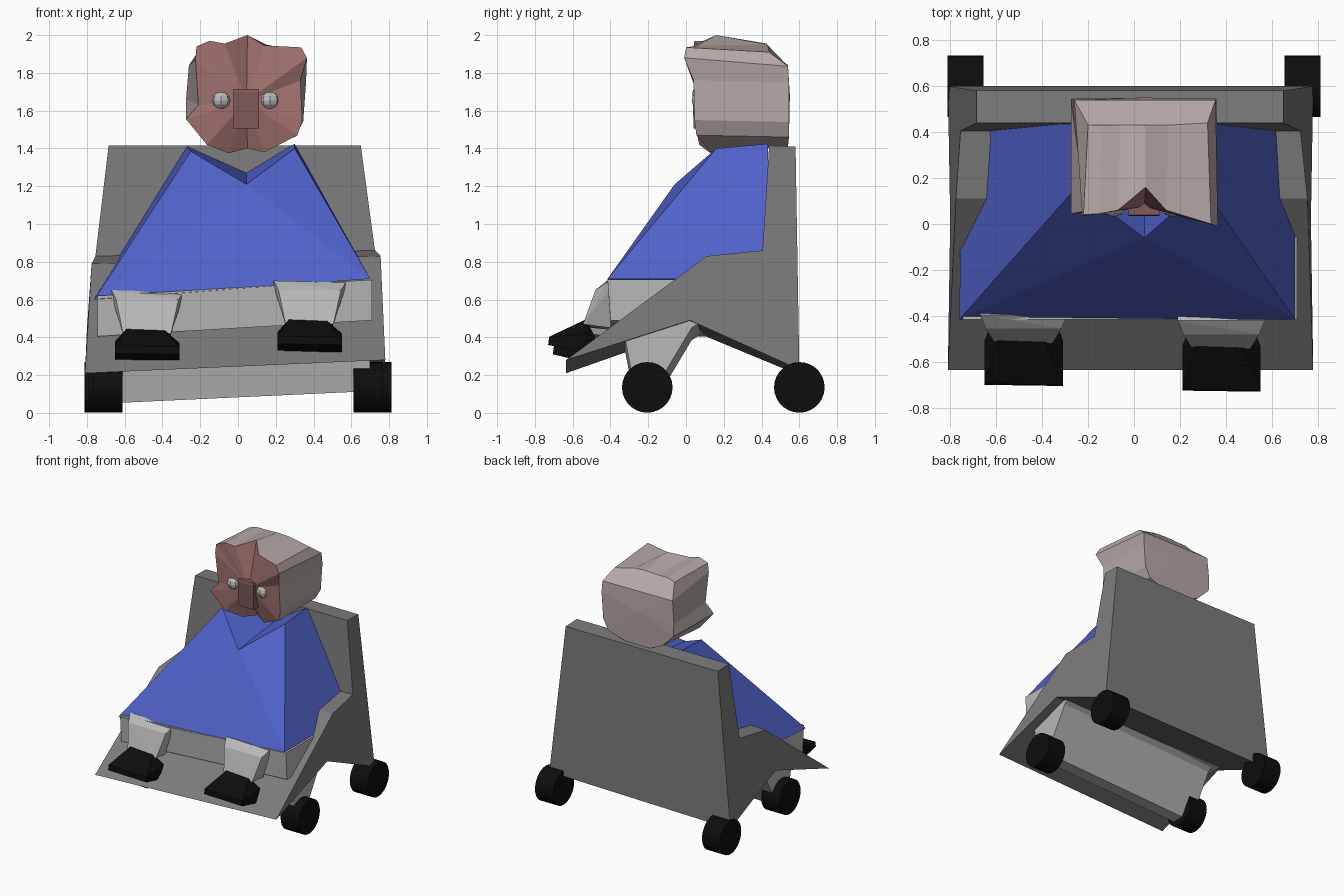
import bpy, bmesh
from math import pi
from mathutils import Matrix, Vector

if "Cube" in bpy.data.objects:
    bpy.data.objects.remove(bpy.data.objects["Cube"])


def material(name, rgb):
    m = bpy.data.materials.new(name)
    m.diffuse_color = (*rgb, 1)
    m.use_nodes = True
    m.node_tree.nodes["Principled BSDF"].inputs["Base Color"].default_value = m.diffuse_color
    return m


GREY = material("dark_grey", (0.2, 0.2, 0.2))
LIGHT = material("light_grey", (0.48, 0.48, 0.48))
BLACK = material("black", (0.004, 0.004, 0.004))
BLUE = material("blue_cloth", (0.08, 0.12, 0.58))
FACE = material("face_pink", (0.38, 0.18, 0.17))
SKIN = material("pale_skin", (0.47, 0.40, 0.385))
NOSE = material("nose_brown", (0.22, 0.10, 0.10))


def finish(name, bm, *mats):
    bmesh.ops.recalc_face_normals(bm, faces=bm.faces)
    me = bpy.data.meshes.new(name)
    bm.to_mesh(me)
    bm.free()
    ob = bpy.data.objects.new(name, me)
    for m in mats:
        me.materials.append(m)
    bpy.context.collection.objects.link(ob)
    return ob


def bridge(bm, a, b):
    n = len(a)
    for i in range(n):
        bm.faces.new((a[i], a[(i + 1) % n], b[(i + 1) % n], b[i]))


def loft(name, ring_a, ring_b, mat):
    bm = bmesh.new()
    a = [bm.verts.new(p) for p in ring_a]
    b = [bm.verts.new(p) for p in ring_b]
    bridge(bm, a, b)
    bm.faces.new(a)
    bm.faces.new(b)
    return finish(name, bm, mat)


def hull(name, pts, mat):
    bm = bmesh.new()
    for p in pts:
        bm.verts.new(p)
    bmesh.ops.convex_hull(bm, input=bm.verts)
    bmesh.ops.dissolve_limit(bm, angle_limit=0.02, verts=bm.verts, edges=bm.edges)
    return finish(name, bm, mat)


# Chair: side profile as (left x, right x, y, left z, right z)
chair = [(-.81, .78, -.635, .21, .28), (-.775, .755, .11, .79, .83),
         (-.755, .725, .405, .83, .86), (-.685, .65, .44, 1.415, 1.415),
         (-.685, .65, .58, 1.41, 1.41), (-.81, .78, .60, .20, .23),
         (-.80, .77, .02, .44, .49)]
loft("chair", [(l, y, zl) for l, r, y, zl, zr in chair],
     [(r, y, zr) for l, r, y, zl, zr in chair], GREY)

# Tapered block that carries the front wheels
block = [(-.325, .375), (-.27, .085), (-.17, .085), (.03, .42), (.11, .47), (.0, .50)]
loft("front_wheel_block", [(-.70, y, z - .035) for y, z in block],
     [(.70, y, z + .03) for y, z in block], LIGHT)

# Wheels
for part, cx, cy in (("front", .69, -.205), ("rear", .733, .60)):
    for side, s in (("left", -1), ("right", 1)):
        bm = bmesh.new()
        bmesh.ops.create_cone(bm, cap_ends=True, segments=28, radius1=.134, radius2=.134,
                              depth=.157, matrix=Matrix.Translation((s * cx, cy, .135))
                              @ Matrix.Rotation(pi / 2, 4, 'Y'))
        finish(f"{part}_wheel_{side}", bm, BLACK)

# Lap
lap = [(-.415, .655), (-.40, .44), (.2, .44), (.2, .655)]
loft("lap", [(-.745, y, z - .035) for y, z in lap],
     [(.71, y, z + .05) for y, z in lap], LIGHT)

# Lower legs and shoes
leg = [(-.195, -.38, .68), (.195, -.38, .68), (-.19, -.42, .70), (.19, -.42, .69),
       (-.165, -.48, .65), (.165, -.48, .65), (-.125, -.545, .455), (.125, -.545, .47),
       (-.12, -.40, .44), (.12, -.40, .45)]
shoe = [(-.17, -.725, .365), (.17, -.73, .36), (-.17, -.72, .405), (.17, -.725, .40),
        (-.17, -.56, .33), (.17, -.56, .32), (-.17, -.53, .43), (.17, -.53, .42),
        (-.11, -.53, .495), (.09, -.53, .49), (-.15, -.48, .40), (.15, -.48, .40)]
for side, cx, dy, dz in (("left", -.48, .025, -.05), ("right", .38, 0, 0)):
    off = Vector((cx, dy, dz))
    hull(f"leg_{side}", [Vector(p) + off for p in leg], LIGHT)
    hull(f"shoe_{side}", [Vector(p) + off for p in shoe], BLACK)

# Cloak with a notched collar, in flat triangles
bm = bmesh.new()
front = [bm.verts.new(p) for p in ((-.76, -.415, .60), (.70, -.415, .71), (.30, .16, 1.40),
                                   (.045, -.06, 1.21), (-.25, .16, 1.385))]
back = [bm.verts.new(p) for p in ((-.75, .43, .64), (.70, .43, .71), (.30, .435, 1.425),
                                  (.045, .435, 1.27), (-.27, .435, 1.41))]
bridge(bm, front, back)
for a, b in ((0, 1), (1, 2), (4, 0)):
    bm.faces.new((front[a], front[b], front[3]))
    bm.faces.new((back[a], back[b], back[3]))
finish("cloak", bm, BLUE)

# Head: wavy face outline swept back to a smaller, chamfered rear
outline = [(-.22, .04, 1.94), (-.15, .045, 1.97), (-.07, .06, 1.955), (.05, .16, 2.0),
           (.14, .06, 1.945), (.335, .0, 1.935), (.365, -.01, 1.88), (.33, .04, 1.76),
           (.34, .045, 1.55), (.315, .055, 1.47), (.14, .13, 1.38), (.05, .17, 1.40),
           (-.05, .13, 1.375), (-.165, .07, 1.42), (-.275, .045, 1.555),
           (-.21, .055, 1.63), (-.225, .035, 1.87)]
rear = [(-.20, .43, 1.93), (-.14, .43, 1.95), (-.06, .43, 1.95), (.05, .43, 1.955),
        (.15, .43, 1.95), (.32, .44, 1.91), (.355, .54, 1.835), (.36, .545, 1.75),
        (.345, .545, 1.54), (.30, .545, 1.46), (.15, .54, 1.41), (.05, .54, 1.41),
        (-.06, .54, 1.41), (-.17, .54, 1.46), (-.27, .545, 1.56),
        (-.275, .545, 1.66), (-.26, .54, 1.84)]
bm = bmesh.new()
f = [bm.verts.new(p) for p in outline]
r = [bm.verts.new(p) for p in rear]
bridge(bm, f, r)
centre_front = bm.verts.new((.045, .075, 1.65))
centre_rear = bm.verts.new((.045, .55, 1.68))
for i in range(len(f)):
    j = (i + 1) % len(f)
    bm.faces.new((f[i], f[j], centre_front)).material_index = 1
# Rear: sloped crown panel, then flat back
for i in list(range(6, len(r) - 1)) + [len(r) - 1]:
    j = (i + 1) % len(r) if i < len(r) - 1 else 6
    bm.faces.new((r[i], r[j], centre_rear))
bm.faces.new((r[16], r[0], r[1], r[2], r[3], r[4], r[5], r[6]))
finish("head", bm, SKIN, FACE)

# Nose
hull("nose", [(x, y, z) for x in (-.025, .11) for y, z in
              ((.04, 1.505), (.035, 1.70), (.04, 1.715), (.12, 1.715), (.12, 1.505))], NOSE)

# Eyes
for side, x in (("left", -.09), ("right", .17)):
    bm = bmesh.new()
    bmesh.ops.create_uvsphere(bm, u_segments=8, v_segments=6, radius=1,
                              matrix=Matrix.Translation((x, .075, 1.655))
                              @ Matrix.Diagonal((.053, .045, .047, 1)))
    finish(f"eye_{side}", bm, LIGHT)
